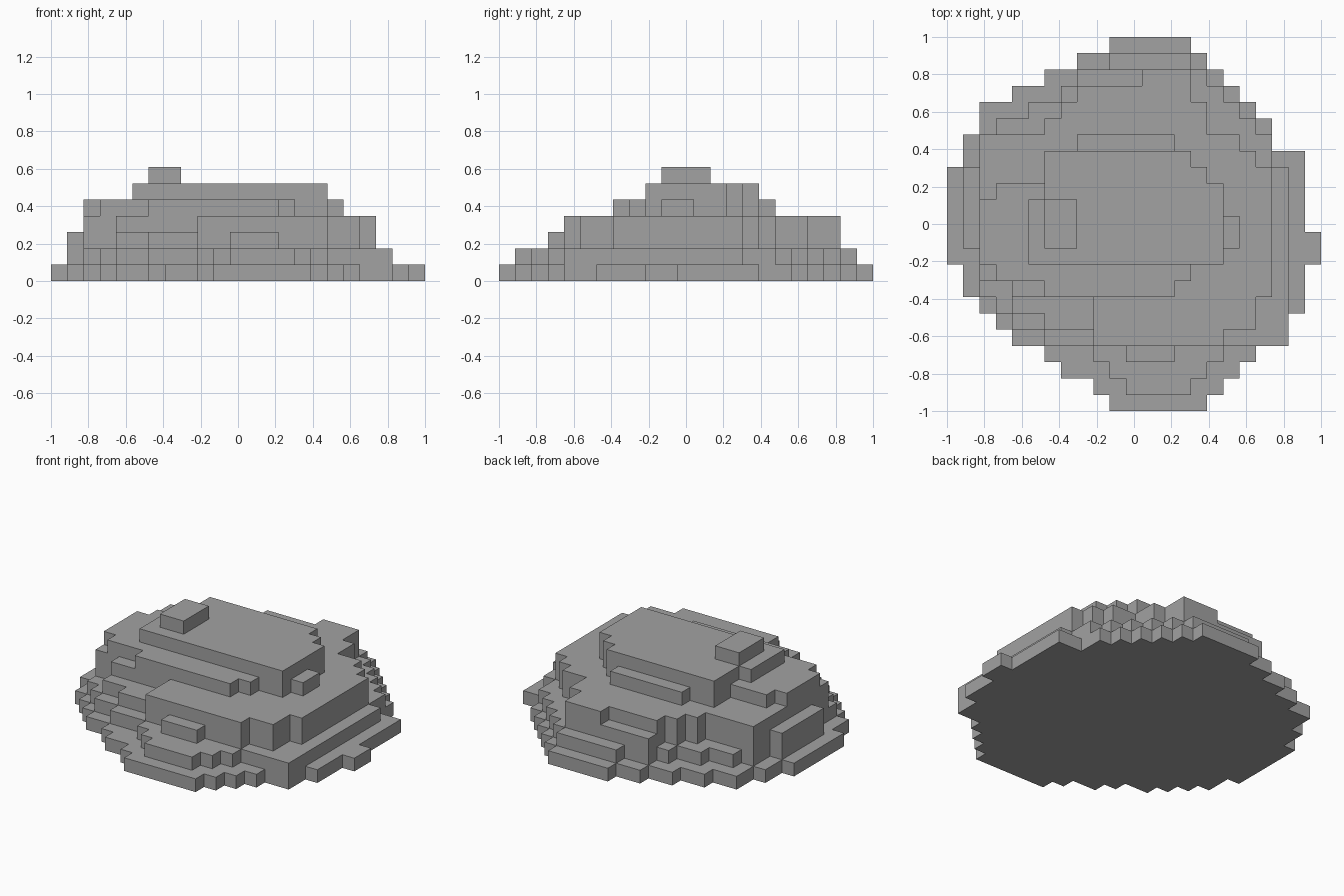
import bpy
import bmesh
from math import floor
from mathutils import Vector

cube = bpy.data.objects.get("Cube")
if cube:
    bpy.data.objects.remove(cube, do_unlink=True)

CELL = 2 / 23  # size of one block
blocks = set()


def column_at(profile, row):
    """Snap a sloping edge, given as (row, column) knots, to the block grid."""
    for (r0, c0), (r1, c1) in zip(profile, profile[1:]):
        if r0 <= row <= r1:
            return floor(c0 + (c1 - c0) * (row - r0) / (r1 - r0) + 0.5)


def terrace(level, left, right):
    """Fill one level between its two edges, from front to back."""
    for row in range(left[0][0], left[-1][0] + 1):
        for x in range(column_at(left, row), column_at(right, row)):
            blocks.add((x, row, level))


def slab(level, columns, rows):
    """Fill a rectangular slab on one level."""
    blocks.update((x, y, level) for x in range(*columns) for y in range(*rows))


# Ground footprint with a tongue on the left side
terrace(0, [(0, 10), (4, 4), (7, 1), (9, 0), (14, 0), (18, 2), (22, 10.4)],
        [(0, 16), (3, 19), (4, 21), (8, 22), (15, 22), (16, 20.45), (22, 15.05)])
slab(0, (22, 23), (9, 11))

# Lower skirt
terrace(1, [(1, 11), (3, 8.9), (5, 4), (7, 2), (10, 1.4), (14, 1.4), (17, 3), (21, 10)],
        [(1, 15), (3, 17), (4, 21), (14, 20.9), (16, 20), (21, 15)])

# Wall base with a front ledge, and the broad shoulder above it
wall_right = [(4, 17), (5, 19), (7, 19.8), (14, 20), (16, 18), (17, 16), (20, 15)]
terrace(2, [(4, 8.9), (6, 4), (7, 4), (8, 2), (10, 1.4), (14, 1.4), (16, 2), (17, 6),
            (20, 8.4)], wall_right)
slab(2, (11, 14), (3, 4))
terrace(3, [(4, 9), (6, 9), (7, 4), (8, 2), (16, 2), (17, 6), (19, 8), (20, 12)],
        wall_right)

# Upper step
terrace(4, [(7, 6), (8, 2.6), (12, 2), (13, 3), (14, 6), (15, 6), (16, 8)],
        [(7, 14), (8, 15), (10, 18.45), (13, 16.55), (16, 13.7)])

# Flat crown and its knob
terrace(5, [(9, 4.6), (15, 6.3)], [(9, 17), (13, 17), (15, 15)])
slab(6, (6, 8), (10, 13))

# Outer shell: one face wherever a block meets open space
bm = bmesh.new()
for block in blocks:
    for axis in range(3):
        for side in (-1, 1):
            normal, u = Vector((0, 0, 0)), Vector((0, 0, 0))
            normal[axis] = side
            if tuple(int(c) for c in Vector(block) + normal) in blocks:
                continue
            u[(axis + 1) % 3] = 1
            v = normal.cross(u)
            centre = Vector(block) + Vector((0.5, 0.5, 0.5)) + normal / 2
            corners = [centre + (u * a + v * b) / 2
                       for a, b in ((-1, -1), (1, -1), (1, 1), (-1, 1))]
            bm.faces.new([bm.verts.new(c * CELL - Vector((1, 1, 0))) for c in corners])
bmesh.ops.remove_doubles(bm, verts=bm.verts[:], dist=CELL / 100)
# Merge flat areas into large faces
bmesh.ops.dissolve_limit(bm, angle_limit=0.02, verts=bm.verts[:], edges=bm.edges[:])

mesh = bpy.data.meshes.new("terraced_rock")
bm.to_mesh(mesh)
bm.free()
rock = bpy.data.objects.new("terraced_rock", mesh)
bpy.context.collection.objects.link(rock)

# Stone colour
stone = bpy.data.materials.new("stone_grey")
stone.use_nodes = True
colour = (0.36, 0.36, 0.36, 1)
stone.diffuse_color = colour
stone.node_tree.nodes["Principled BSDF"].inputs["Base Color"].default_value = colour
mesh.materials.append(stone)
